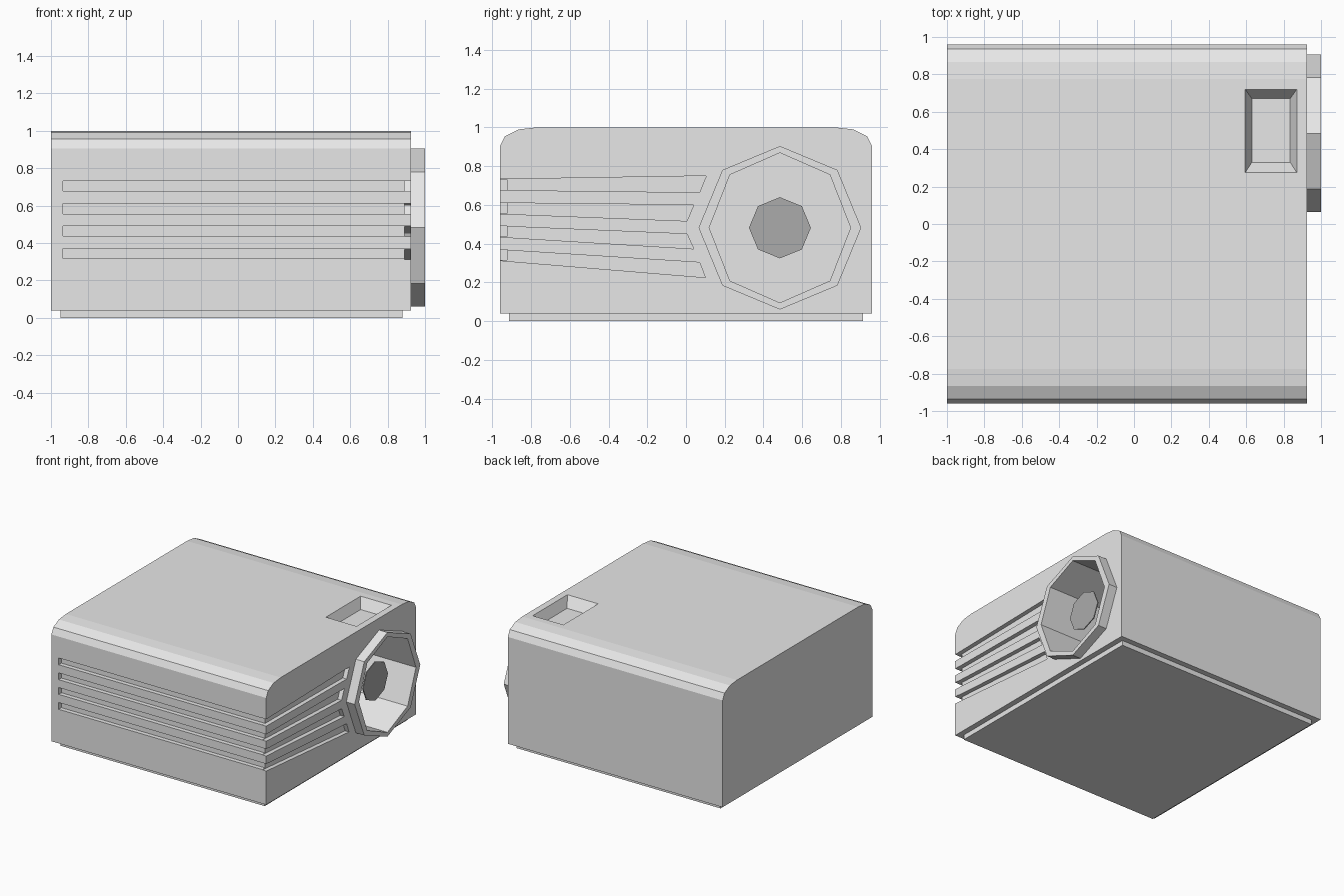
import bpy
import bmesh
from math import sin, cos, pi

cube = bpy.data.objects.get("Cube")
if cube:
    bpy.data.objects.remove(cube, do_unlink=True)


def material(name, value):
    m = bpy.data.materials.new(name)
    m.use_nodes = True
    m.diffuse_color = (value, value, value, 1)
    m.node_tree.nodes["Principled BSDF"].inputs["Base Color"].default_value = m.diffuse_color
    return m


casing = material("light_grey", 0.8)
glass = material("dark_grey", 0.41)


def loft(name, loop_a, loop_b, mat=casing):
    """Closed solid between two matching loops of points."""
    bm = bmesh.new()
    a = [bm.verts.new(p) for p in loop_a]
    b = [bm.verts.new(p) for p in loop_b]
    bm.faces.new(a)
    bm.faces.new(b)
    for i in range(len(a)):
        j = (i + 1) % len(a)
        bm.faces.new((a[i], a[j], b[j], b[i]))
    bmesh.ops.recalc_face_normals(bm, faces=bm.faces)
    mesh = bpy.data.meshes.new(name)
    bm.to_mesh(mesh)
    bm.free()
    mesh.materials.append(mat)
    obj = bpy.data.objects.new(name, mesh)
    bpy.context.collection.objects.link(obj)
    return obj


def prism(name, profile, x0, x1, mat=casing):
    """Extrude a (y, z) profile along x."""
    return loft(name, [(x0, y, z) for y, z in profile], [(x1, y, z) for y, z in profile], mat)


def box(name, x0, x1, y0, y1, z0, z1):
    return prism(name, [(y0, z0), (y1, z0), (y1, z1), (y0, z1)], x0, x1)


def rect(x0, x1, y0, y1, z):
    return [(x0, y0, z), (x1, y0, z), (x1, y1, z), (x0, y1, z)]


def octagon(ry, rz):
    return [(0.485 + ry * sin(i * pi / 4), 0.482 + rz * cos(i * pi / 4)) for i in range(8)]


def cut(target, cutter):
    mod = target.modifiers.new("cut", "BOOLEAN")
    mod.operation = "DIFFERENCE"
    mod.solver = "EXACT"
    mod.object = cutter
    bpy.context.view_layer.objects.active = target
    bpy.ops.object.modifier_apply(modifier=mod.name)


# Casing with rounded front and back top edges
half = [(0.96, 0.04), (0.96, 0.905), (0.935, 0.955), (0.865, 0.99), (0.775, 1.0)]
body = prism("casing", half + [(-y, z) for y, z in reversed(half)], -1.0, 0.925)
box("base_plate", -0.95, 0.88, -0.915, 0.915, 0.0, 0.045)

# Lens housing: raised ring around a deep tunnel
ring = prism("lens_ring", octagon(0.42, 0.422), 0.9, 1.0)
tunnel = prism("tunnel_cutter", octagon(0.365, 0.387), 0.4, 1.1)
prism("lens", octagon(0.16, 0.158), 0.885, 0.893, glass)
cutters = [tunnel]
cut(ring, tunnel)

# Vent slots wrapping the front right corner: front bottom z, then the far end's top and bottom
slots = [
    (0.677, (0.105, 0.75), (0.07, 0.665)),
    (0.556, (0.04, 0.60), (0.005, 0.517)),
    (0.437, (0.005, 0.45), (0.04, 0.373)),
    (0.316, (0.07, 0.303), (0.10, 0.225)),
]
for z, top, bottom in slots:
    cutters.append(box("front_slot_cutter", -0.935, 1.0, -1.0, -0.925, z, z + 0.055))
    profile = [(-1.0, z), bottom, top, (-1.0, z + 0.055)]
    cutters.append(prism("side_slot_cutter", profile, 0.89, 1.0))

# Tapered pocket in the top
cutters.append(loft("pocket_cutter", rect(0.63, 0.835, 0.33, 0.67, 0.92),
                    rect(0.586, 0.879, 0.261, 0.733, 1.02)))

for c in cutters:
    cut(body, c)
for c in cutters:
    bpy.data.objects.remove(c, do_unlink=True)
